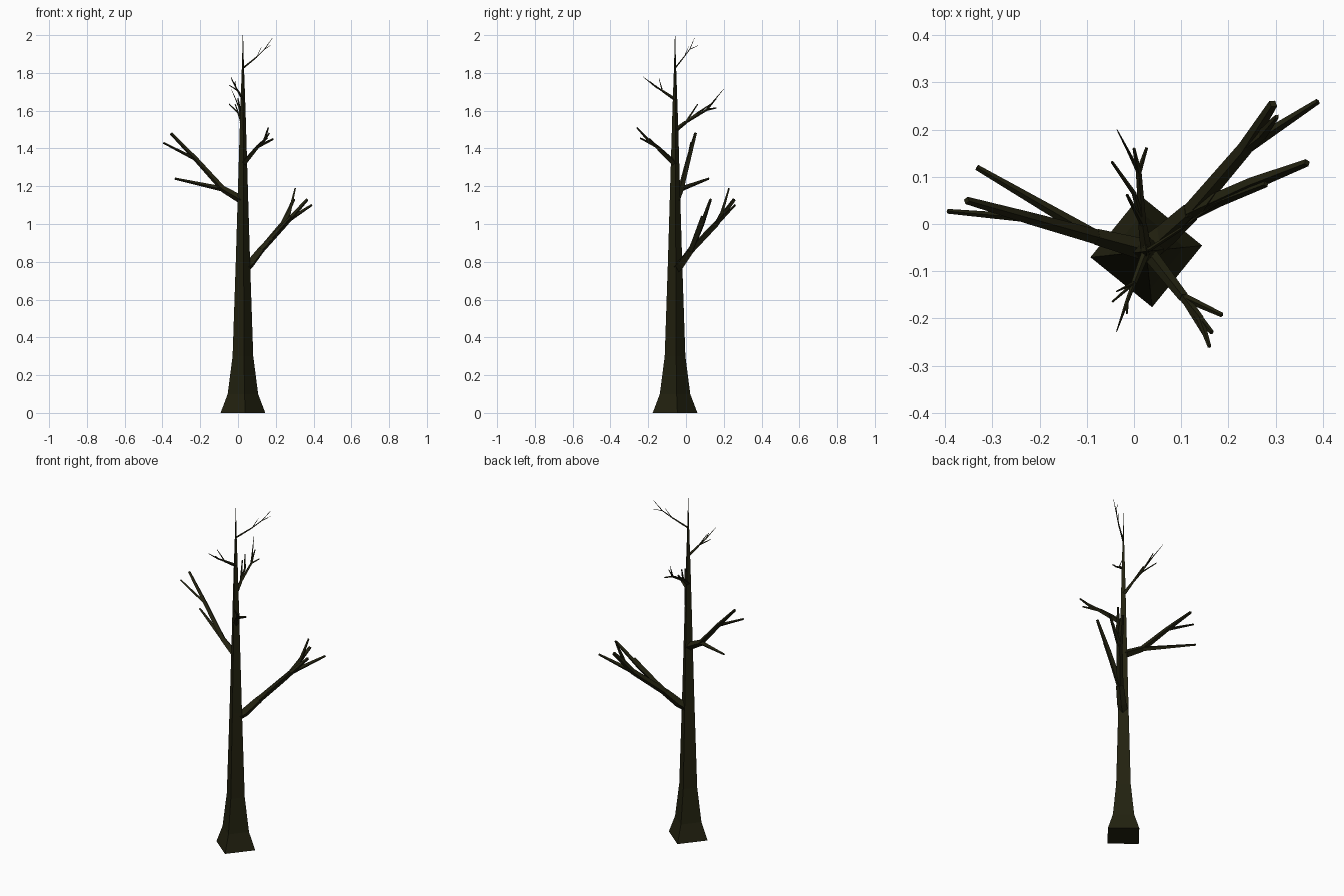
import bpy, bmesh, math
from mathutils import Vector

bark = bpy.data.materials.new("dark_bark")
bark.diffuse_color = (0.016, 0.0155, 0.005, 1)


def add_tube(bm, pts, radii, sides=4, phase=0.0, flat=False):
    """Faceted tapering tube along a path; flat keeps all rings horizontal."""
    pts = [Vector(p) for p in pts]
    rings = []
    for i, (p, r) in enumerate(zip(pts, radii)):
        d = (pts[min(i + 1, len(pts) - 1)] - pts[max(i - 1, 0)]).normalized()
        if flat:
            u, v = Vector((1, 0, 0)), Vector((0, 1, 0))
        else:
            u = d.cross(Vector((0, 0, 1))).normalized()
            v = u.cross(d) * -1
        ring = []
        for k in range(sides):
            a = phase + 2 * math.pi * k / sides
            ring.append(bm.verts.new(p + (u * math.cos(a) + v * math.sin(a)) * r))
        rings.append(ring)
    for a, b in zip(rings, rings[1:]):
        for k in range(sides):
            n = (k + 1) % sides
            bm.faces.new((a[k], a[n], b[n], b[k]))
    bm.faces.new(rings[0][::-1])
    bm.faces.new(rings[-1])


def make(name, tubes, **kw):
    bm = bmesh.new()
    for pts, radii in tubes:
        add_tube(bm, pts, radii, **kw)
    bmesh.ops.recalc_face_normals(bm, faces=bm.faces[:])
    me = bpy.data.meshes.new(name)
    bm.to_mesh(me)
    bm.free()
    me.materials.append(bark)
    ob = bpy.data.objects.new(name, me)
    bpy.context.collection.objects.link(ob)


# Trunk: flared four-sided spire
cx, cy = 0.026, -0.058
profile = [(0, 0.119), (0.1, 0.081), (0.3, 0.055), (0.8, 0.038),
           (1.2, 0.026), (1.6, 0.014), (1.85, 0.005), (2.0, 0.001)]
make("trunk", [([(cx, cy, z) for z, r in profile], [r for z, r in profile])],
     phase=math.radians(6), flat=True)

# Lower right branch
f1, f2 = (0.12, 0.025, 0.86), (0.235, 0.16, 1.0)
make("lower_right_branch", [
    ([(0.03, -0.052, 0.765), (0.065, -0.025, 0.79), f1], [0.027, 0.025, 0.021]),
    ([f1, f2, (0.295, 0.255, 1.13)], [0.019, 0.016, 0.010]),
    ([f2, (0.39, 0.26, 1.10)], [0.014, 0.006]),
    ([f2, (0.272, 0.19, 1.06), (0.303, 0.228, 1.19)], [0.014, 0.011, 0.005]),
    ([f1, (0.25, 0.085, 1.0), (0.367, 0.13, 1.13)], [0.018, 0.014, 0.008]),
    ([f1, (0.28, 0.085, 1.04)], [0.014, 0.007]),
])

# Left branch
f1, f2 = (-0.08, -0.027, 1.185), (-0.22, 0.012, 1.34)
make("left_branch", [
    ([(0.025, -0.055, 1.125), f1], [0.023, 0.017]),
    ([f1, f2, (-0.355, 0.05, 1.48)], [0.016, 0.013, 0.008]),
    ([f2, (-0.395, 0.027, 1.43)], [0.009, 0.005]),
    ([f1, (-0.333, 0.12, 1.24)], [0.014, 0.006]),
])

# Front branch
f1, f2 = (0.105, -0.155, 1.41), (0.14, -0.2, 1.445)
make("front_branch", [
    ([(0.03, -0.06, 1.32), f1], [0.016, 0.011]),
    ([f1, f2, (0.16, -0.26, 1.51)], [0.010, 0.008, 0.004]),
    ([f2, (0.165, -0.23, 1.48)], [0.007, 0.005]),
    ([f1, (0.155, -0.243, 1.455)], [0.008, 0.004]),
    ([f1, (0.187, -0.193, 1.45)], [0.009, 0.005]),
])

# Upper back branch
f1, f2 = (0.018, 0.0, 1.54), (0.01, 0.11, 1.605)
make("upper_back_branch", [
    ([(cx, cy, 1.495), f1], [0.012, 0.009]),
    ([f1, f2, (0.0, 0.16, 1.665)], [0.008, 0.006, 0.003]),
    ([f2, (-0.01, 0.15, 1.655), (-0.036, 0.2, 1.715)], [0.005, 0.003, 0.001]),
    ([f2, (0.027, 0.162, 1.615)], [0.006, 0.003]),
    ([f1, (0.0, 0.065, 1.59), (-0.047, 0.132, 1.635)], [0.007, 0.005, 0.003]),
    ([f1, (-0.015, 0.062, 1.635)], [0.006, 0.003]),
])

# Upper front branch
f1, f2 = (0.0, -0.125, 1.705), (-0.015, -0.165, 1.73)
make("upper_front_branch", [
    ([(cx, cy, 1.66), f1], [0.009, 0.006]),
    ([f1, f2, (-0.037, -0.228, 1.78)], [0.005, 0.004, 0.001]),
    ([f2, (-0.015, -0.19, 1.755)], [0.004, 0.002]),
    ([f1, (-0.046, -0.165, 1.735)], [0.004, 0.002]),
    ([f1, (-0.037, -0.143, 1.77)], [0.004, 0.0015]),
])

# Top twig
f1, f2 = (0.1, -0.01, 1.885), (0.14, 0.02, 1.925)
make("top_twig", [
    ([(cx, cy, 1.825), f1], [0.005, 0.0035]),
    ([f1, f2, (0.182, 0.045, 1.985)], [0.003, 0.0025, 0.001]),
    ([f2, (0.172, 0.065, 1.945)], [0.002, 0.001]),
    ([f1, (0.125, 0.015, 1.94)], [0.002, 0.001]),
])
